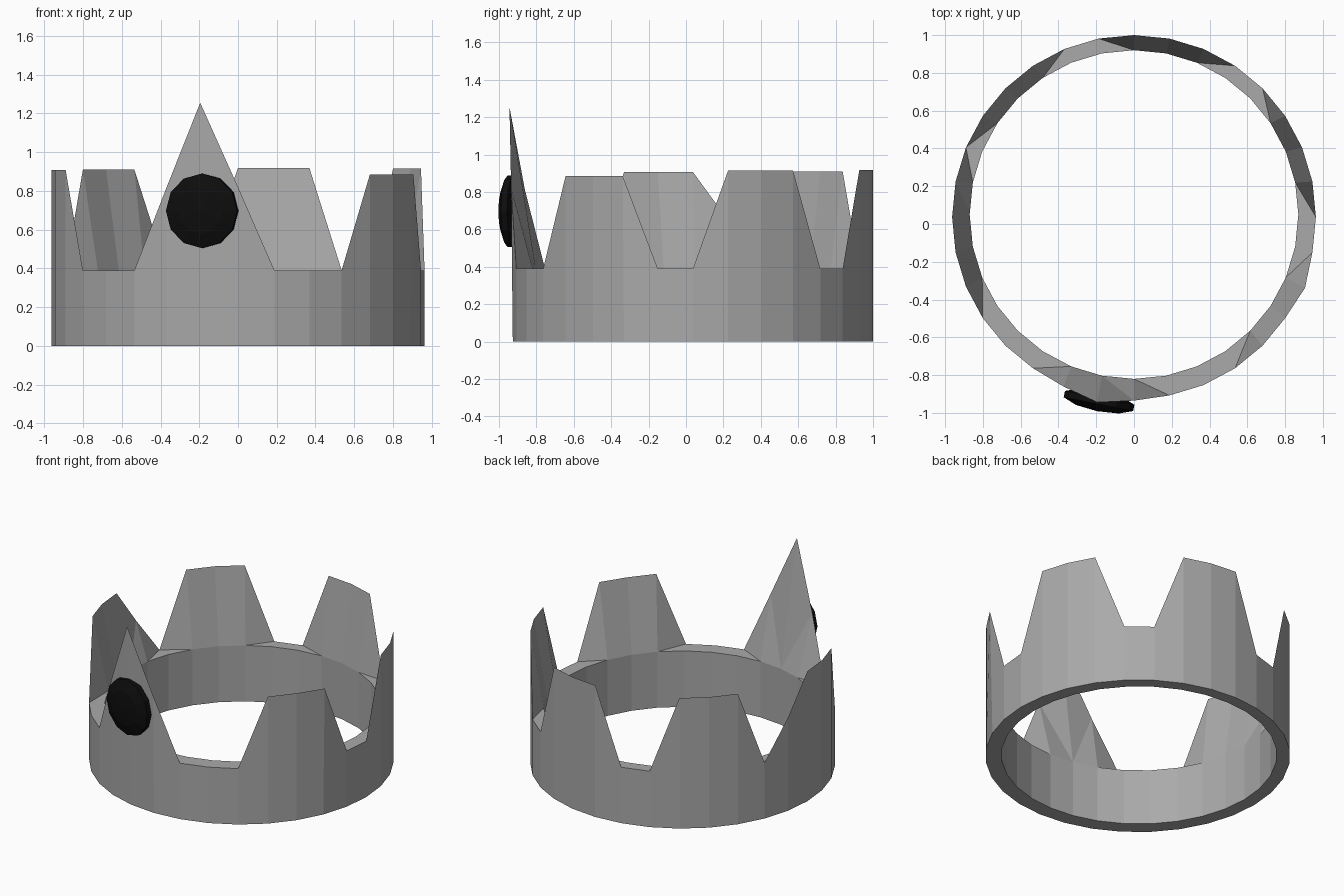
import bpy, bmesh, math
from mathutils import Matrix, Vector

if "Cube" in bpy.data.objects:
    bpy.data.objects.remove(bpy.data.objects["Cube"])

N = 32                      # sides of the ring
RIM = 0.39                  # height of the plain band
R_OUT, CY_OUT = 0.963, 0.037
R_IN, CY_IN = 0.87, 0.05


def material(name, value):
    m = bpy.data.materials.new(name)
    m.diffuse_color = (value, value, value, 1)
    m.use_nodes = True
    m.node_tree.nodes["Principled BSDF"].inputs["Base Color"].default_value = m.diffuse_color
    return m


def add_object(name, bm, mat):
    bmesh.ops.recalc_face_normals(bm, faces=bm.faces)
    me = bpy.data.meshes.new(name)
    bm.to_mesh(me)
    bm.free()
    me.materials.append(mat)
    ob = bpy.data.objects.new(name, me)
    bpy.context.collection.objects.link(ob)


def ring_point(i, r, cy, z):
    # step 0 faces the front, counting towards the right
    a = 2 * math.pi * i / N
    return (r * math.sin(a), cy - r * math.cos(a), z)


# Height of the outer wall at each step: blunt points (first, last, height)
height = [RIM] * N
for first, last, z in ((4, 6, 0.885), (9, 11, 0.915), (14, 16, 0.918),
                       (19, 21, 0.91), (24, 26, 0.907)):
    for i in range(first, last + 1):
        height[i] = z
height[23] = 0.65           # long shoulder on the left point
# Tall front point, leaning outwards a little
height[-2], height[-1], height[0] = 0.81, 1.255, 0.82
radius = [R_OUT] * N
radius[-2], radius[-1], radius[0] = 0.972, 1.0, 0.972
radius[6] = 0.98

# Crown: vertical outer wall, inner side of each point slopes to a sharp top
bm = bmesh.new()
ob_, ot, it, ib = [], [], [], []
for i in range(N):
    ob_.append(bm.verts.new(ring_point(i, R_OUT, CY_OUT, 0)))
    ot.append(bm.verts.new(ring_point(i, radius[i], CY_OUT, height[i])))
    it.append(bm.verts.new(ring_point(i, R_IN, CY_IN, RIM)))
    ib.append(bm.verts.new(ring_point(i, R_IN, CY_IN, 0)))
for i in range(N):
    j = (i + 1) % N
    bm.faces.new((ob_[i], ob_[j], ot[j], ot[i]))
    bm.faces.new((it[i], it[j], ib[j], ib[i]))
    bm.faces.new((ib[i], ib[j], ob_[j], ob_[i]))
    if height[i] < height[j]:
        bm.faces.new((ot[i], ot[j], it[j]))
        bm.faces.new((ot[i], it[j], it[i]))
    elif height[i] > height[j]:
        bm.faces.new((ot[i], ot[j], it[i]))
        bm.faces.new((ot[j], it[j], it[i]))
    else:
        bm.faces.new((ot[i], ot[j], it[j], it[i]))
add_object("crown_band", bm, material("grey metal", 0.4))

# Flattened round gem on the front point
bm = bmesh.new()
bmesh.ops.create_uvsphere(bm, u_segments=12, v_segments=5, radius=1)
place = (Matrix.Translation(Vector((-0.185, -0.937, 0.697)))
         @ Matrix.Rotation(-2 * math.pi / N, 4, 'Z')
         @ Matrix.Rotation(math.pi / 2, 4, 'X')
         @ Matrix.Diagonal((0.197, 0.202, 0.055, 1)))
bmesh.ops.transform(bm, matrix=place, verts=bm.verts)
add_object("front_gem", bm, material("black gem", 0.004))
